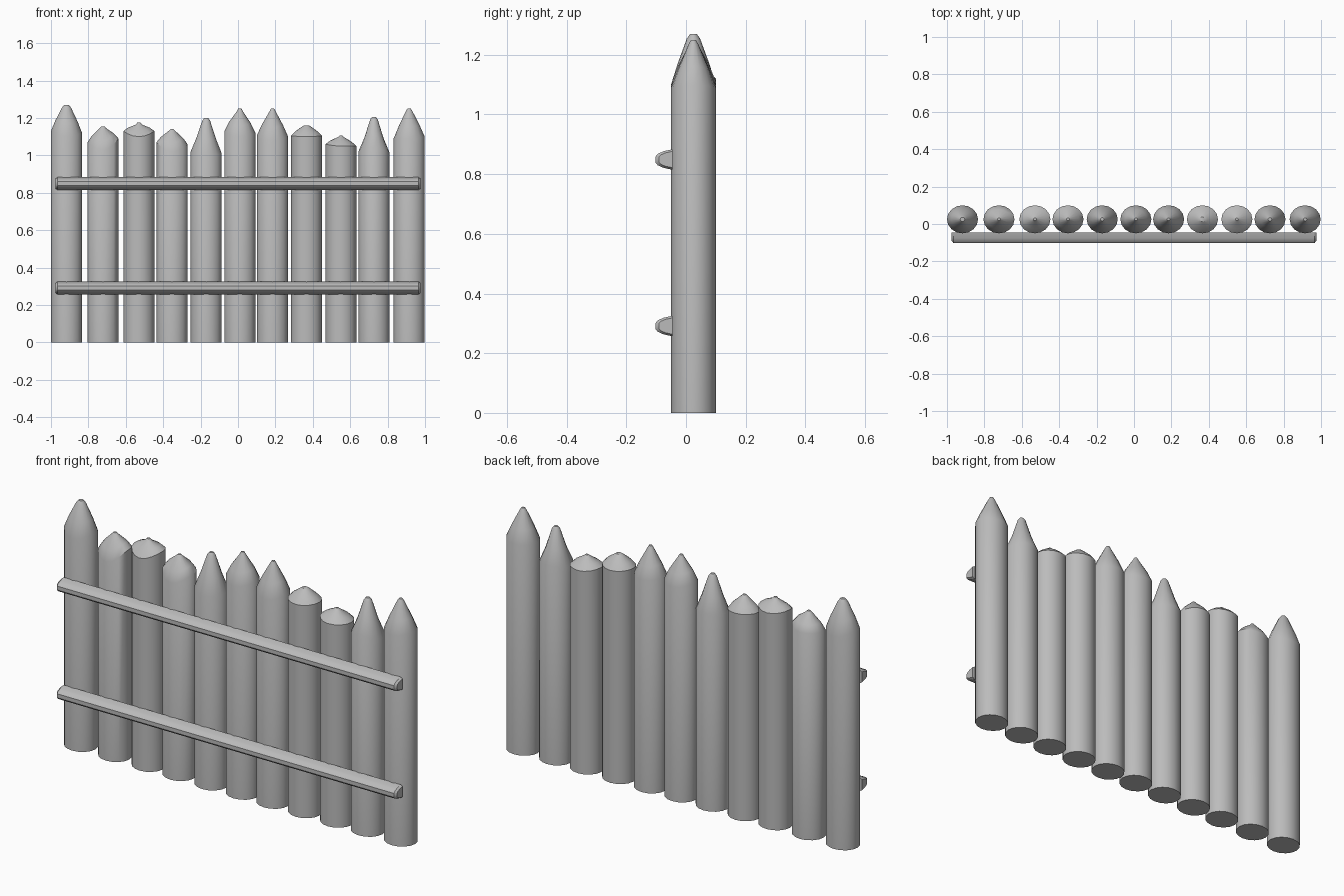
import bpy, bmesh, math

if "Cube" in bpy.data.objects:
    bpy.data.objects.remove(bpy.data.objects["Cube"])

wood = bpy.data.materials.new("grey wood")
wood.diffuse_color = (0.5, 0.5, 0.5, 1)
wood.use_nodes = True
wood.node_tree.nodes["Principled BSDF"].inputs["Base Color"].default_value = wood.diffuse_color

SIDES, RX, RY, CY = 16, 0.083, 0.075, 0.025


def finish(name, bm, angle):
    bmesh.ops.recalc_face_normals(bm, faces=bm.faces)
    me = bpy.data.meshes.new(name)
    bm.to_mesh(me)
    bm.free()
    ob = bpy.data.objects.new(name, me)
    bpy.context.collection.objects.link(ob)
    me.materials.append(wood)
    bpy.ops.object.select_all(action='DESELECT')
    ob.select_set(True)
    bpy.context.view_layer.objects.active = ob
    bpy.ops.object.shade_smooth_by_angle(angle=math.radians(angle))
    return ob


def skin(bm, rings):
    # bridge consecutive rings and cap both ends
    n = len(rings[0])
    for a, b in zip(rings, rings[1:]):
        for i in range(n):
            j = (i + 1) % n
            bm.faces.new((a[i], a[j], b[j], b[i]))
    bm.faces.new(rings[0][::-1])
    bm.faces.new(rings[-1])


# Pointed log: uneven shoulder (left, right, front, back heights), carved tip
def post(i, x, tip, zl, zr, zf, zb, mid, end):
    bm = bmesh.new()

    def ring(scale, height):
        vs = []
        for k in range(SIDES):
            a = 2 * math.pi * k / SIDES
            c, s = math.cos(a), math.sin(a)
            sh = c * c * (zr if c > 0 else zl) + s * s * (zb if s > 0 else zf)
            vs.append(bm.verts.new((x + RX * scale * c, CY + RY * scale * s, height(sh))))
        return vs

    skin(bm, [
        ring(1, lambda sh: 0),
        ring(1, lambda sh: sh),
        ring(mid, lambda sh: sh + (tip - sh) * 0.4),
        ring(end, lambda sh: tip - (tip - 1.0) * 0.06),
        ring(end * 0.5, lambda sh: tip),
    ])
    finish("post_%02d" % i, bm, 35)


posts = [
    # x, tip, left, right, front, back, mid scale, end scale
    (-0.917, 1.27, 1.13, 1.12, 1.10, 1.10, 0.72, 0.30),
    (-0.722, 1.155, 1.07, 1.09, 1.03, 1.07, 0.72, 0.20),
    (-0.530, 1.175, 1.13, 1.13, 1.10, 1.12, 0.70, 0.20),
    (-0.353, 1.14, 1.07, 1.06, 1.02, 1.07, 0.72, 0.20),
    (-0.170, 1.20, 1.02, 1.01, 1.00, 1.02, 0.64, 0.24),
    (0.010, 1.25, 1.13, 1.12, 1.10, 1.11, 0.70, 0.20),
    (0.185, 1.25, 1.11, 1.10, 1.08, 1.10, 0.68, 0.20),
    (0.366, 1.16, 1.105, 1.105, 1.10, 1.10, 0.74, 0.34),
    (0.550, 1.105, 1.06, 1.05, 1.05, 1.05, 0.70, 0.18),
    (0.727, 1.205, 1.02, 1.015, 1.04, 1.03, 0.62, 0.24),
    (0.915, 1.25, 1.09, 1.10, 1.09, 1.09, 0.68, 0.22),
]
for i, p in enumerate(posts):
    post(i + 1, *p)

# Half-round rails on the front with chamfered ends
profile = [(-0.046, -0.034), (-0.075, -0.028), (-0.095, -0.019), (-0.102, -0.010),
           (-0.102, 0.010), (-0.095, 0.019), (-0.075, 0.028), (-0.046, 0.034)]
for name, z in (("lower_rail", 0.291), ("upper_rail", 0.849)):
    bm = bmesh.new()
    rings = []
    for x, s in ((-0.975, 0.8), (-0.965, 1), (0.965, 1), (0.975, 0.8)):
        rings.append([bm.verts.new((x, -0.046 + (y + 0.046) * s, z + h * s)) for y, h in profile])
    skin(bm, rings)
    finish(name, bm, 30)
